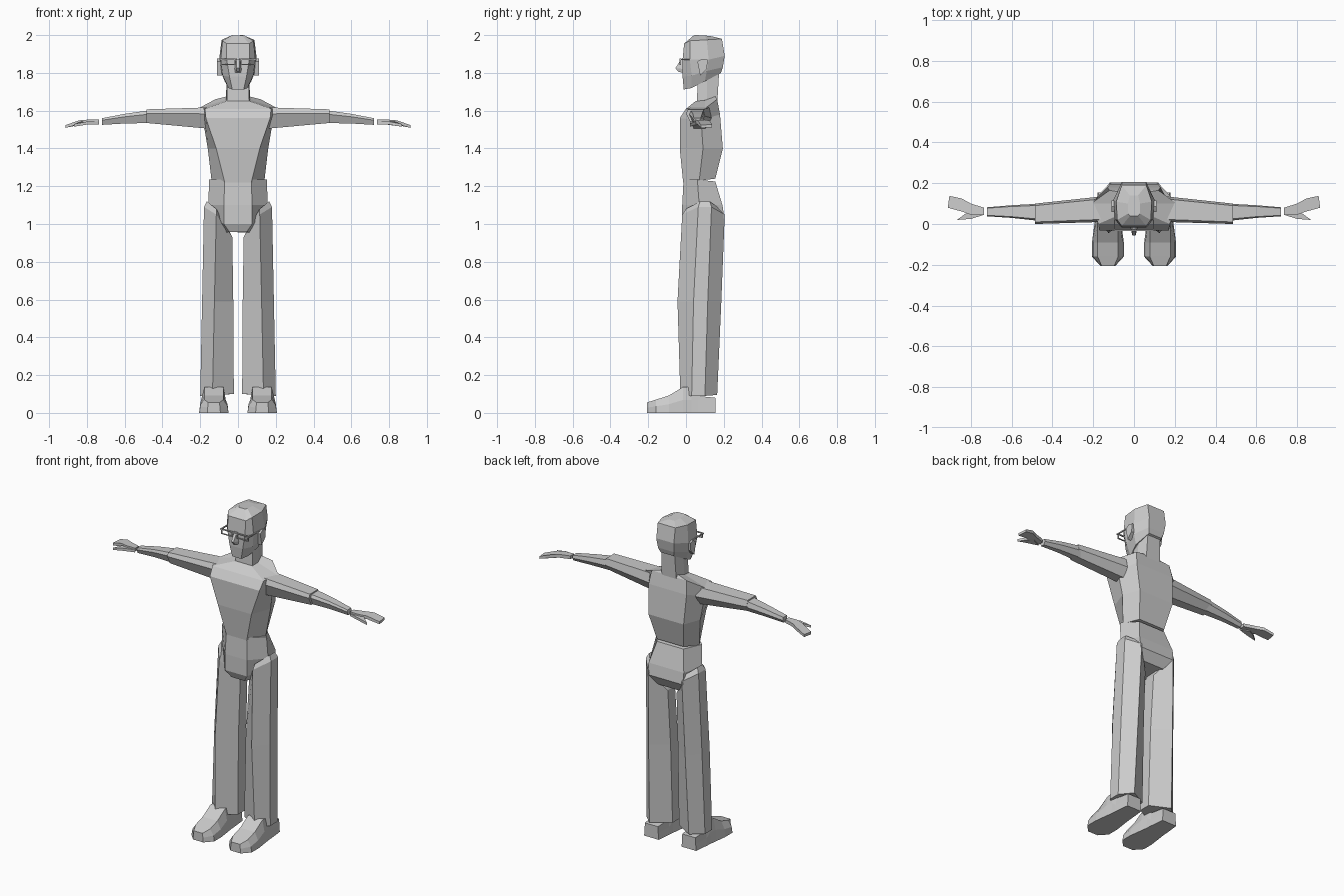
import bpy
import bmesh
from mathutils import Vector

default_cube = bpy.data.objects.get("Cube")
if default_cube:
    bpy.data.objects.remove(default_cube, do_unlink=True)

grey = bpy.data.materials.new("plain grey")
grey.use_nodes = True
grey.diffuse_color = (.6, .6, .6, 1)
grey.node_tree.nodes["Principled BSDF"].inputs["Base Color"].default_value = grey.diffuse_color


def finish(name, bm, mirrored):
    """Turn a bmesh into a flat shaded object, optionally mirrored across x."""
    bmesh.ops.recalc_face_normals(bm, faces=bm.faces)
    mesh = bpy.data.meshes.new(name)
    bm.to_mesh(mesh)
    bm.free()
    mesh.materials.append(grey)
    obj = bpy.data.objects.new(name, mesh)
    bpy.context.scene.collection.objects.link(obj)
    if mirrored:
        mirror = obj.modifiers.new("both sides", 'MIRROR')
        mirror.use_mirror_merge = False
    return obj


def loft(name, rings, mirrored=False):
    """Skin a list of equal length point rings and cap both ends."""
    bm = bmesh.new()
    loops = [[bm.verts.new(point) for point in ring] for ring in rings]
    count = len(loops[0])
    for lower, upper in zip(loops, loops[1:]):
        for i in range(count):
            j = (i + 1) % count
            bm.faces.new((lower[i], lower[j], upper[j], upper[i]))
    bm.faces.new(loops[0])
    bm.faces.new(loops[-1])
    return finish(name, bm, mirrored)


def symmetric(half):
    """Complete a half ring, listed from front to back, across x."""
    return half + [(-x, y, z) for x, y, z in reversed(half)]


def body(name, halves):
    return loft(name, [symmetric(half) for half in halves])


def box(name, low, high, mirrored=False):
    (ax, ay, az), (bx, by, bz) = low, high
    rings = [[(ax, ay, z), (bx, ay, z), (bx, by, z), (ax, by, z)] for z in (az, bz)]
    return loft(name, rings, mirrored)


# Trunk
body("chest", [
    [(.07, -.015, 1.22), (.14, .07, 1.23), (.09, .155, 1.24)],
    [(.115, -.033, 1.4), (.16, .09, 1.4), (.12, .195, 1.4)],
    [(.17, -.033, 1.56), (.185, .08, 1.55), (.13, .18, 1.58)],
    [(.175, .0, 1.61), (.21, .1, 1.612), (.12, .165, 1.66)],
    [(.06, .05, 1.65), (.07, .1, 1.655), (.06, .155, 1.675)],
])
body("pelvis", [
    [(.07, -.013, 1.235), (.153, .06, 1.235), (.09, .155, 1.225)],
    [(.075, -.02, 1.1), (.157, .07, 1.1), (.12, .193, 1.1)],
    [(.075, -.02, 1.0), (.13, .08, 1.03), (.12, .203, 1.03)],
    [(.045, .0, .957), (.08, .08, .955), (.07, .17, .97)],
])
body("neck", [
    [(.06, .055, 1.62), (.065, .11, 1.62), (.05, .165, 1.63)],
    [(.055, .065, 1.78), (.06, .11, 1.78), (.045, .175, 1.8)],
])

# Head and face
body("head", [
    [(.03, -.012, 1.712), (.05, .03, 1.72), (.07, .1, 1.755), (.045, .185, 1.8)],
    [(.045, -.018, 1.78), (.08, .03, 1.785), (.092, .11, 1.81), (.055, .195, 1.83)],
    [(.06, -.018, 1.87), (.092, .02, 1.87), (.1, .12, 1.87), (.06, .205, 1.89)],
    [(.06, -.01, 1.955), (.082, .02, 1.97), (.087, .11, 1.975), (.06, .19, 1.98)],
    [(.02, .04, 1.998), (.03, .05, 2), (.03, .1, 1.998), (.02, .14, 1.993)],
])
body("nose", [
    [(.008, -.024, 1.875), (.012, -.01, 1.875)],
    [(.008, -.056, 1.825), (.02, -.01, 1.82)],
    [(.006, -.04, 1.805), (.018, -.01, 1.8)],
])
ear_outline = [(.06, 1.86), (.085, 1.875), (.115, 1.87), (.11, 1.82), (.075, 1.785)]
loft("ear", [[(x, y, z) for y, z in ear_outline] for x in (.085, .11)], True)

# Spectacles: two rims, a bridge and side arms
rim_front, rim_back = -.034, -.026
inner, outer, low, high = .014, .092, .843, .875
for part, a, b, c, d in (
        ("rim_top", inner, outer, high - .006, high),
        ("rim_bottom", inner, outer, low, low + .004),
        ("rim_inner", inner, inner + .005, low, high),
        ("rim_outer", outer - .005, outer, low, high)):
    box(part, (a, rim_front, 1 + c), (b, rim_back, 1 + d), True)
box("bridge", (-inner, rim_front, 1.865), (inner, rim_back, 1.872))
box("spectacle_arm", (outer, rim_front, 1.867), (outer + .006, .08, 1.874), True)


# Arms
def arm_ring(x, front, back, bottom, top):
    wide, tall = back - front, top - bottom
    section = ((.1, 1), (.9, 1), (1, .5), (.75, 0), (.25, 0), (0, .7))
    return [(x, front + u * wide, bottom + v * tall) for u, v in section]


loft("upper_arm", [arm_ring(.16, .01, .135, 1.505, 1.617),
                   arm_ring(.485, 0, .1, 1.535, 1.607)], True)
loft("forearm", [arm_ring(.46, .015, .1, 1.535, 1.603),
                 arm_ring(.6, .03, .092, 1.532, 1.583),
                 arm_ring(.72, .038, .082, 1.525, 1.56)], True)

# Hands: finger mitten and thumb, thinning toward the tips
palm = [(.735, .045), (.735, .08), (.8, .1), (.845, .125),
        (.905, .138), (.913, .08), (.84, .06), (.8, .045)]
thumb = [(.735, .045), (.79, .07), (.83, .048), (.868, .02), (.8, .025)]


def drop(x):
    return max(0, x - .83) * .28


for part, outline, base, thickness in (("hand", palm, 1.532, .02),
                                       ("thumb", thumb, 1.526, .016)):
    under = [(x, y, base - drop(x)) for x, y in outline]
    over = [(x, y, base + thickness - drop(x) * 1.2) for x, y in outline]
    loft(part, [under, over], True)


# Trouser legs, six sided with a ridge at the front and back
def leg_ring(ridge, inside, outside, front, near, far, back, ridge_z, out_z, in_z):
    return [(ridge, front, ridge_z), (outside, near, out_z), (outside, far, out_z),
            (ridge, back, ridge_z), (inside, far, in_z), (inside, near, in_z)]


loft("trouser_leg", [
    leg_ring(.135, .022, .2, -.03, .03, .1, .165, .095, .09, .1),
    leg_ring(.125, .025, .19, -.045, .04, .115, .187, .59, .59, .59),
    leg_ring(.115, .03, .18, -.02, .065, .135, .205, 1.05, 1.09, .93),
    leg_ring(.115, .04, .165, .0, .075, .125, .18, 1.08, 1.12, .95),
], True)


# Shoes, lofted from toe to heel
def shoe_ring(y, sole, upper, top):
    middle = Vector((.128, y, 0))
    shape = ((-sole, 0), (sole, 0), (sole * .93, top * .5),
             (upper, top), (-upper, top), (-sole * .93, top * .5))
    return [middle + Vector((x, 0, z)) for x, z in shape]


loft("shoe", [
    shoe_ring(-.207, .035, .03, .055),
    shoe_ring(-.16, .078, .05, .07),
    shoe_ring(-.09, .078, .05, .092),
    shoe_ring(-.015, .068, .05, .138),
    shoe_ring(.03, .062, .05, .138),
    shoe_ring(.06, .06, .05, .09),
    shoe_ring(.155, .05, .045, .08),
], True)
